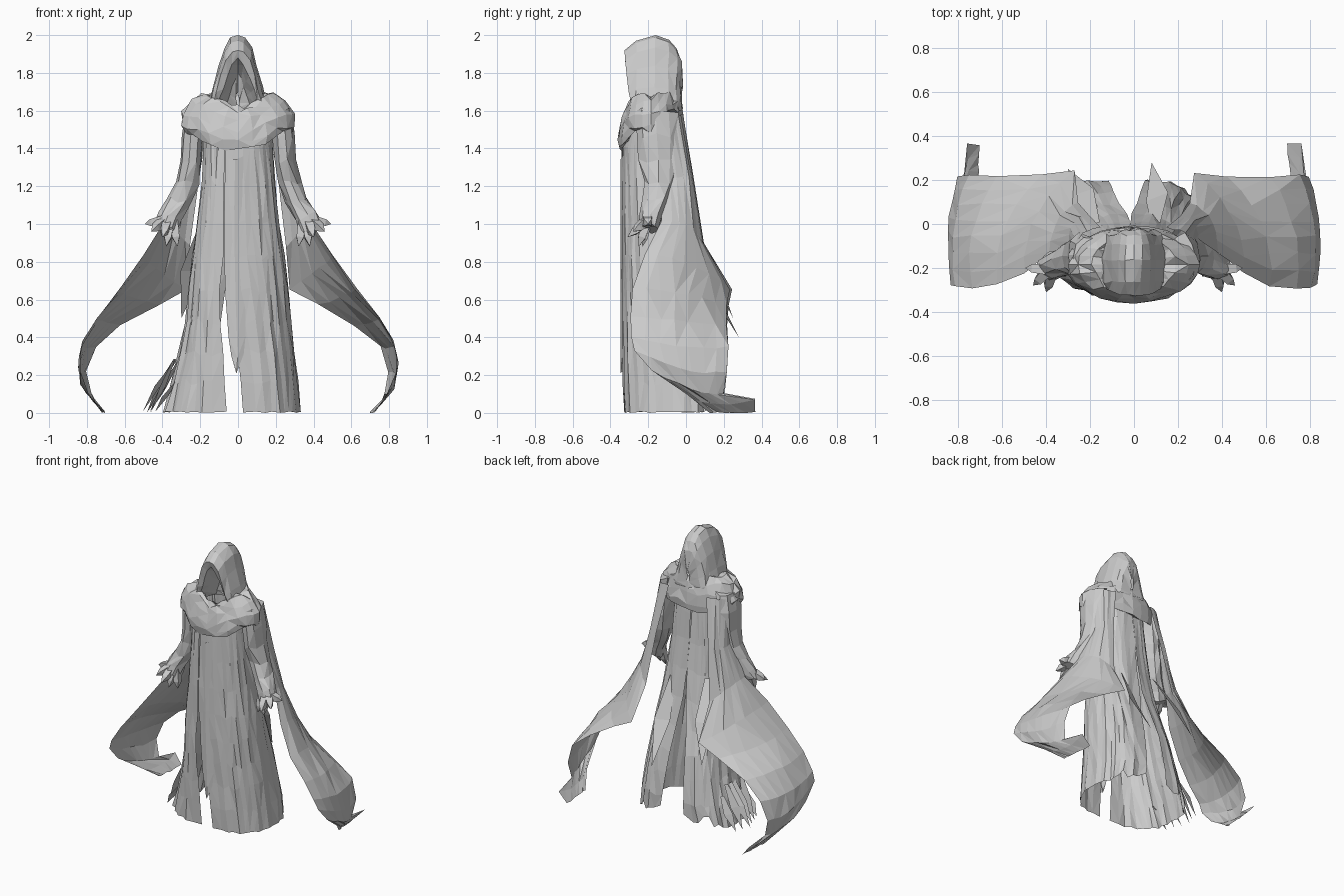
import bpy, math, random
from mathutils import Vector

if "Cube" in bpy.data.objects:
    bpy.data.objects.remove(bpy.data.objects["Cube"])

random.seed(4)


def make(name, verts, faces):
    me = bpy.data.meshes.new(name)
    me.from_pydata([(v[0], v[1], max(0, v[2])) for v in verts], [], faces)
    me.validate()
    ob = bpy.data.objects.new(name, me)
    bpy.context.collection.objects.link(ob)
    return ob


def loft(name, rows, closed=False, cap=False):
    """Skin a list of equally long point rows."""
    n = len(rows[0])
    verts = [p for r in rows for p in r]
    faces = []
    for i in range(len(rows) - 1):
        for j in range(n if closed else n - 1):
            k = (j + 1) % n
            a, b, c, d = i * n + j, i * n + k, (i + 1) * n + k, (i + 1) * n + j
            faces += [(a, b, c), (a, c, d)] if random.random() < .5 else [(a, b, d), (b, c, d)]
    if cap:
        faces += [tuple(range(n))[::-1], tuple(range(len(verts) - n, len(verts)))]
    return make(name, verts, faces)


def jit(a):
    return random.uniform(-a, a)


def sample(table, z):
    """Linear lookup in rows sorted by falling height (first entry)."""
    for a, b in zip(table, table[1:]):
        if z >= b[0]:
            f = min(1, (a[0] - z) / (a[0] - b[0]))
            return [p + (q - p) * f for p, q in zip(a[1:], b[1:])]
    return list(table[-1][1:])


# Robe halves: height, half width, front y, back y
BODY = [(1.6, .18, -.30, -.05), (1.4, .18, -.34, -.03), (1.1, .205, -.345, 0),
        (.8, .25, -.345, .05), (.5, .28, -.34, .14), (.2, .315, -.335, .2), (0, .335, -.33, .2)]
# Height, front edge x, back edge x
EDGES = {1: [(1.6, -.07, -.02), (.85, -.08, -.02), (.6, -.05, .02), (.25, .01, .05), (0, .025, .06)],
         -1: [(1.6, -.07, -.02), (.85, -.08, -.02), (.6, -.1, -.08), (.25, -.075, -.11), (0, -.06, -.12)]}
LEVELS = [1.6, 1.42, 1.22, 1.02, .82, .65, .48, .32, .16, 0]
N = 23
for s, label in ((1, "right"), (-1, "left")):
    pleat = [(.35 if j % 2 else -.35) + jit(.45) for j in range(N)]
    rows = []
    for z in LEVELS:
        hw, yf, yb = sample(BODY, z)
        ef, eb = sample(EDGES[s], z)
        if s < 0:
            hw += .07 * max(0, 1 - z / .4)
        amp = .004 + .018 * (1 - z / 1.6)
        row = []
        for j in range(N):
            a = math.pi * (j / (N - 1) - .5)
            c = max(0, math.cos(a)) ** .75
            e = ef if a < 0 else eb
            k = 1 - amp * 2.2 * (pleat[j] + .4) * (0 if j in (0, N - 1) else 1)
            x = e + (s * hw - e) * c * (k if c > .3 else 1)
            sn = math.sin(a)
            y = (yf + yb) / 2 + (yb - yf) / 2 * (abs(sn) ** .8 * (1 if sn > 0 else -1)) * k
            hem = random.uniform(0, .008 if a < .6 else .1) if z == 0 else jit(.02)
            row.append((x + jit(.005), y + jit(.004), z + hem))
        rows.append(row)
    loft(label + "_robe_half", rows)

# Tattered strip over the front opening
strip = [(1.35, -.06, .03), (1.1, -.07, .03), (.85, -.075, .04), (.6, -.065, .04),
         (.4, -.05, .04), (.3, -.035, .03), (.22, -.012, -.005)]
loft("front_strip", [[(l, -.335, z), ((l + r) / 2, -.348, z - .01), (r, -.335, z + .01)]
                     for z, l, r in strip])


# Torn strips: at the left hem and on the trailing back panels
def shred(name, top, tip, w):
    t, p, w = Vector(top), Vector(tip), Vector(w)
    m = (t + p) / 2 + Vector((jit(.02), jit(.02), 0))
    make(name, [t - w * .4, t + w * .4, m - w, m + w, p], [(0, 1, 3, 2), (2, 3, 4)])


for i in range(6):
    y = -.2 + .055 * i
    shred("hem_shred", (-.33 - jit(.02), y, .22 + jit(.08)),
          (-.49 + .02 * abs(i - 3) + jit(.02), y + .02, .005), (.015, .028, 0))
shred("back_shred_right", (.10, 0, .95), (.08, .28, .4), (.05, .02, 0))
shred("back_shred_left", (-.18, 0, 1.0), (-.3, .25, .5), (.06, .02, 0))

# Shoulder mantle: radius x, radius y, height, front drop, back drop
MANTLE = [(.11, .10, 1.63, .04, 0), (.14, .12, 1.68, .065, 0), (.19, .142, 1.685, .08, 0),
          (.255, .158, 1.65, .09, .01), (.295, .17, 1.59, .09, .02), (.305, .176, 1.53, .10, .03),
          (.285, .172, 1.49, .105, .05), (.2, .14, 1.51, .09, .03)]
rows = []
for i, (rx, ry, z, d, bk) in enumerate(MANTLE):
    row = []
    for j in range(24):
        a = 2 * math.pi * j / 24
        f = max(0, -math.sin(a)) ** 3
        b = max(0, math.sin(a)) ** 2
        k = 1 + (jit(.06) if i > 1 else 0)
        row.append((rx * min(k, 1.02) * math.cos(a), -.185 + ry * min(k, 1.01) * math.sin(a),
                    z - d * f - bk * b + jit(.018)))
    rows.append(row)
loft("shoulder_mantle", rows, closed=True)

# Hood arches: y, half width, apex height, running from the inner cave over the lip to the back
HOOD = [(-.13, .01, 1.70), (-.16, .06, 1.80), (-.23, .09, 1.84), (-.31, .108, 1.88),
        (-.325, .118, 1.92), (-.265, .133, 1.97), (-.16, .14, 2.0), (-.09, .13, 1.975),
        (-.05, .115, 1.93), (-.028, .085, 1.87), (-.02, .01, 1.74)]
rows = []
for i, (y, w, top) in enumerate(HOOD):
    row = []
    for j in range(13):
        t = math.pi * j / 12
        c, sn = math.cos(t), math.sin(t)
        # the opening is a pointed arch, the outside a rounder one
        p = 1.5 if i < 4 else 2.6
        rise = 1 - abs(c) ** p
        x = w * math.copysign(abs(c), c) * (1 + .2 * (1 - rise) ** 2)
        lean = .035 * (1 - rise) if i in (3, 4) else 0
        m = 0 if j == 6 else 1
        row.append((x + jit(.006) * m, y + lean + jit(.007) * m, 1.60 + (top - 1.60) * rise))
    rows.append(row)
loft("hood", rows)

# Cape wing rows: front edge, middle, back edge (x, y, z each)
CAPE = [((.27, -.14, 1.55), (.24, -.05, 1.57), (.15, -.02, 1.58)),
        ((.30, -.12, 1.25), (.28, .00, 1.25), (.21, .04, 1.25)),
        ((.38, -.13, 1.02), (.35, .02, .98), (.25, .10, .88)),
        ((.50, -.22, .84), (.45, .03, .78), (.27, .24, .65)),
        ((.62, -.28, .66), (.59, -.02, .63), (.42, .22, .57)),
        ((.74, -.30, .51), (.73, -.02, .49), (.62, .22, .46)),
        ((.81, -.29, .40), (.82, -.02, .35), (.75, .23, .35)),
        ((.835, -.28, .33), (.845, .00, .23), (.80, .22, .22)),
        ((.84, -.18, .22), (.82, .05, .12), (.78, .20, .10)),
        ((.79, .00, .10), (.76, .16, .05), (.76, .36, .07)),
        ((.72, .12, .00), (.71, .22, .00), (.70, .36, .00))]
# Sleeve rings: centre x, y, z, radius x, radius y
SLEEVE = [(.22, -.16, 1.60, .06, .11), (.24, -.155, 1.47, .06, .11),
          (.25, -.145, 1.33, .058, .10), (.27, -.145, 1.22, .062, .085),
          (.31, -.16, 1.12, .06, .07), (.36, -.185, 1.04, .06, .06), (.385, -.2, .98, .065, .055)]
FINGERS = [(.495, -.20, 1.0), (.46, -.28, .96), (.40, -.31, .93), (.38, -.25, .88), (.32, -.23, .88)]

for s, label in ((1, "right"), (-1, "left")):
    rows = []
    for f, m, b in CAPE:
        f, m, b = Vector(f), Vector(m), Vector(b)
        row = []
        for j in range(8):
            t = j / 7
            p = f * ((1 - t) * (1 - 2 * t)) + m * (4 * t * (1 - t)) + b * (t * (2 * t - 1))
            row.append((s * (p.x + jit(.005)), p.y + jit(.008), p.z + jit(.006)))
        rows.append(row)
    loft(label + "_cape_wing", rows)

    rows = []
    for x, y, z, rx, ry in SLEEVE:
        row = []
        for j in range(9):
            a = 2 * math.pi * j / 9
            k = 1 + jit(.12)
            row.append((s * (x + rx * k * math.cos(a)), y + ry * k * math.sin(a),
                        z + .3 * rx * math.cos(a) * (z < 1.2) + jit(.015)))
        rows.append(row)
    loft(label + "_sleeve", rows, closed=True, cap=True)

    # Hand: tapered fingers fanning out of the cuff
    verts, faces = [], []
    for i, tip in enumerate(FINGERS):
        root, tip = Vector((.40 - .014 * i, -.205, 1.02)), Vector(tip)
        d = (tip - root).normalized()
        u = d.orthogonal().normalized()
        v = d.cross(u)
        n = len(verts)
        for q, r in ((root, .035), (root.lerp(tip, .65), .027)):
            for j in range(4):
                a = math.pi * j / 2
                p = q + (u * math.cos(a) + v * math.sin(a)) * r
                verts.append((s * p.x, p.y, p.z))
        verts.append((s * tip.x, tip.y, tip.z))
        for j in range(4):
            k = (j + 1) % 4
            faces += [(n + j, n + k, n + 4 + k, n + 4 + j), (n + 4 + j, n + 4 + k, n + 8)]
    make(label + "_hand", verts, faces)
